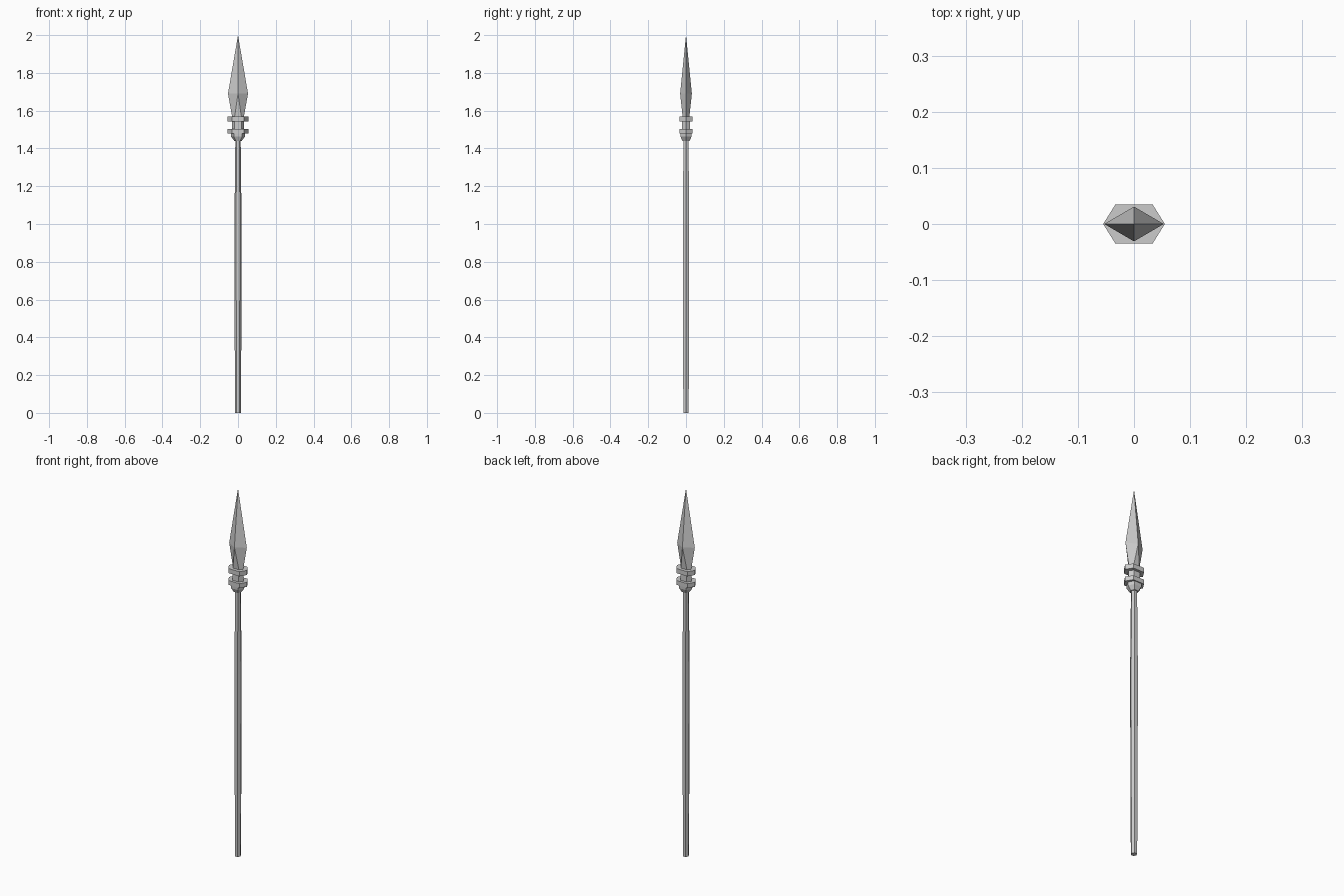
import bpy, bmesh

if "Cube" in bpy.data.objects:
    bpy.data.objects.remove(bpy.data.objects["Cube"])

def hex_loft(name, rings):
    """Loft stretched hexagons; each ring is (z, half width x, flat half width x, half depth y)."""
    bm = bmesh.new()
    loops = []
    for z, w, f, d in rings:
        pts = [(w, 0), (f, d), (-f, d), (-w, 0), (-f, -d), (f, -d)]
        loops.append([bm.verts.new((x, y, z)) for x, y in pts])
    for a, b in zip(loops, loops[1:]):
        for i in range(6):
            j = (i + 1) % 6
            bm.faces.new((a[i], a[j], b[j], b[i]))
    bm.faces.new(loops[0][::-1])
    bm.faces.new(loops[-1])
    # collapsed ring corners merge into ridges and the tip
    bmesh.ops.remove_doubles(bm, verts=bm.verts, dist=1e-5)
    bmesh.ops.dissolve_degenerate(bm, edges=bm.edges, dist=1e-5)
    bmesh.ops.recalc_face_normals(bm, faces=bm.faces)
    me = bpy.data.meshes.new(name)
    bm.to_mesh(me)
    bm.free()
    ob = bpy.data.objects.new(name, me)
    bpy.context.collection.objects.link(ob)
    return ob

# wooden shaft, slightly swollen in the middle
hex_loft("shaft", [(0, .015, .008, .014), (.45, .018, .009, .016), (1.0, .019, .01, .017),
                   (1.46, .014, .008, .013)])

# socket, stepped collar rings and neck in one profile
hex_loft("collar", [(1.44, .02, .012, .019), (1.462, .036, .021, .029), (1.479, .038, .022, .030),
                    (1.479, .055, .033, .035), (1.503, .055, .033, .035),
                    (1.503, .033, .019, .021), (1.543, .033, .019, .021),
                    (1.543, .055, .033, .035), (1.568, .055, .033, .035)])

# blade: hexagonal base, diamond middle, pointed tip
hex_loft("blade", [(1.568, .031, .018, .018), (1.69, .053, 0, .031), (2.0, 0, 0, 0)])
